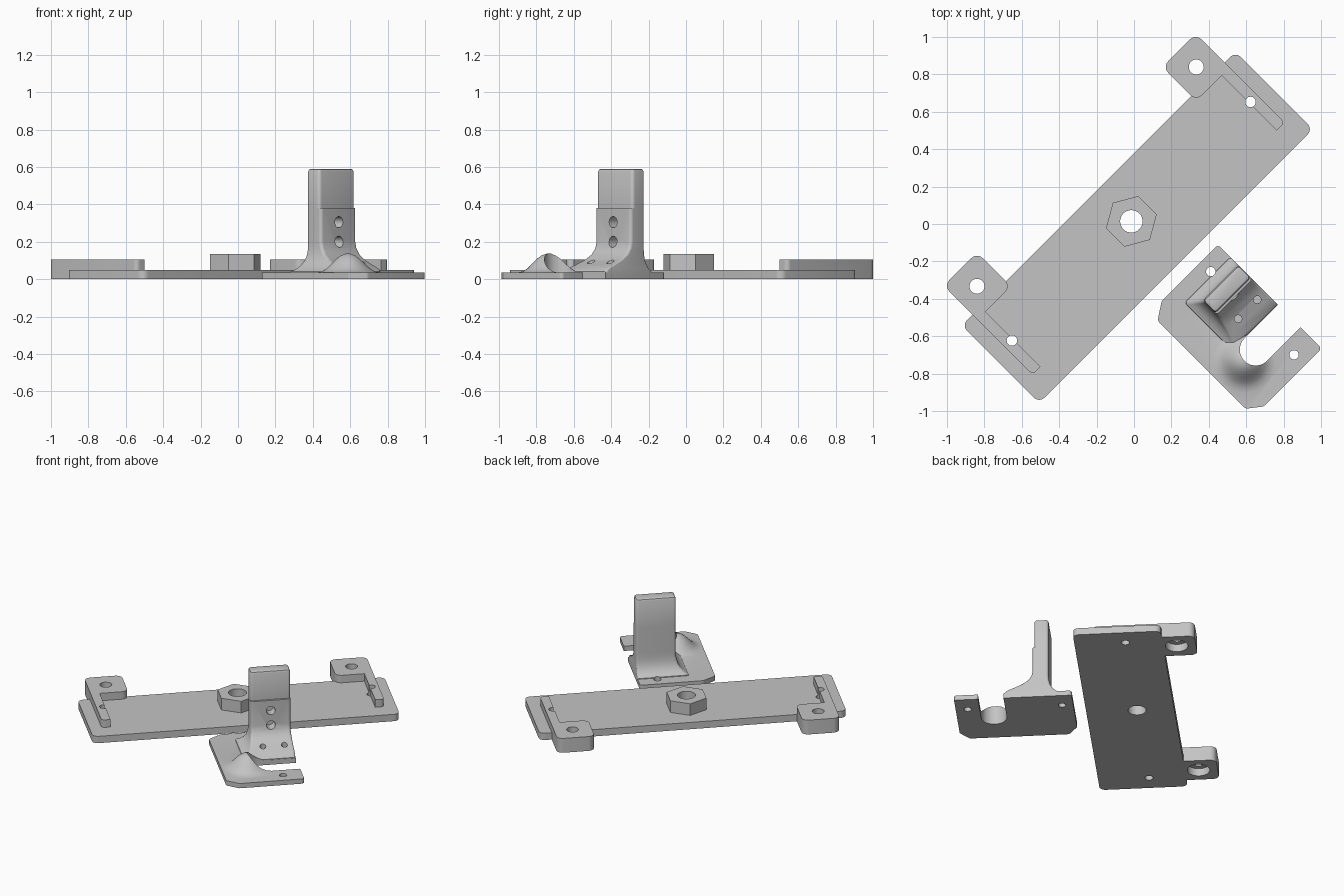
import bpy, bmesh, math
from mathutils import Matrix

if "Cube" in bpy.data.objects:
    bpy.data.objects.remove(bpy.data.objects["Cube"])

ROT = Matrix.Rotation(math.radians(45), 4, 'Z')   # parts are laid out along a diagonal axis
grey = bpy.data.materials.new("grey plastic")
grey.diffuse_color = (0.55, 0.55, 0.55, 1)
grey.use_nodes = True
grey.node_tree.nodes["Principled BSDF"].inputs["Base Color"].default_value = grey.diffuse_color


def rounded(pts, radii, n=6):
    """Round the corners of a counter-clockwise or clockwise outline."""
    out = []
    for i, (x, y) in enumerate(pts):
        r = radii[i] if isinstance(radii, (list, tuple)) else radii
        if r == 0:
            out.append((x, y))
            continue
        (ax, ay), (bx, by) = pts[i - 1], pts[(i + 1) % len(pts)]
        la, lb = math.hypot(ax - x, ay - y), math.hypot(bx - x, by - y)
        a = ((ax - x) / la, (ay - y) / la)
        b = ((bx - x) / lb, (by - y) / lb)
        half = math.acos(max(-1, min(1, a[0] * b[0] + a[1] * b[1]))) / 2
        d, h = r / math.tan(half), r / math.sin(half)
        m = (a[0] + b[0], a[1] + b[1])
        ml = math.hypot(*m)
        cx, cy = x + m[0] / ml * h, y + m[1] / ml * h
        s = math.atan2(y + a[1] * d - cy, x + a[0] * d - cx)
        e = math.atan2(y + b[1] * d - cy, x + b[0] * d - cx)
        sweep = (e - s + math.pi) % (2 * math.pi) - math.pi
        out += [(cx + r * math.cos(s + sweep * k / n),
                 cy + r * math.sin(s + sweep * k / n)) for k in range(n + 1)]
    return out


def loft(name, sections):
    """Skin a stack of (z, outline) sections with equal point counts."""
    bm = bmesh.new()
    rings = [[bm.verts.new((x, y, z)) for x, y in pts] for z, pts in sections]
    bm.faces.new(rings[0][::-1])
    bm.faces.new(rings[-1])
    for lo, hi in zip(rings, rings[1:]):
        for i in range(len(lo)):
            j = (i + 1) % len(lo)
            bm.faces.new((lo[i], lo[j], hi[j], hi[i]))
    bmesh.ops.recalc_face_normals(bm, faces=bm.faces)
    bm.transform(ROT)
    me = bpy.data.meshes.new(name)
    bm.to_mesh(me)
    bm.free()
    me.materials.append(grey)
    ob = bpy.data.objects.new(name, me)
    bpy.context.collection.objects.link(ob)
    return ob


def prism(name, pts, z0, z1):
    return loft(name, [(z0, pts), (z1, pts)])


def rect(u0, u1, v0, v1, r=0.0):
    return rounded([(u0, v0), (u1, v0), (u1, v1), (u0, v1)], r)


def circle(u, v, r, n=32, turn=0.0):
    return [(u + r * math.cos(turn + 2 * math.pi * k / n),
             v + r * math.sin(turn + 2 * math.pi * k / n)) for k in range(n)]


def combine(ob, others, op):
    for o in others:
        m = ob.modifiers.new(op, 'BOOLEAN')
        m.operation, m.solver, m.object = op, 'EXACT', o
        bpy.context.view_layer.objects.active = ob
        bpy.ops.object.modifier_apply(modifier=m.name)
        bpy.data.objects.remove(o)


def finish(ob):
    bpy.ops.object.select_all(action='DESELECT')
    ob.select_set(True)
    bpy.context.view_layer.objects.active = ob
    bpy.ops.object.shade_smooth_by_angle(angle=math.radians(32))


# Long carrier plate with a hexagonal boss and two raised L-shaped lugs
plate = prism("carrier_plate", rect(-1.035, 1.035, -0.318, 0.268, 0.04), 0, 0.05)
adds = [prism("hex_boss", circle(0, 0.02, 0.14, 6, math.radians(-30)), 0.02, 0.135)]
cuts = [prism("boss_hole", circle(0, 0.02, 0.06), -0.1, 0.3)]
for s in (1, -1):
    lug = [(0.701, 0.23), (0.893, 0.23), (0.893, -0.187), (0.953, -0.187),
           (0.953, 0.486), (0.701, 0.486)]
    outline = rounded([(s * u, v) for u, v in lug], [0.043, 0, 0, 0.025, 0.043, 0.043])
    # the wide ear reaches the ground, the bar lies on the plate
    adds.append(prism("lug", outline, 0, 0.105))
    cuts += [prism("ear_hole", circle(s * 0.829, 0.358, 0.04), -0.1, 0.3),
             prism("ear_counterbore", circle(s * 0.829, 0.358, 0.075), -0.1, 0.055),
             prism("bar_hole", circle(s * 0.902, 0.021, 0.028), -0.1, 0.3)]
combine(plate, adds, 'UNION')
combine(plate, cuts, 'DIFFERENCE')
finish(plate)

# Separate bracket: flat base with chamfered corners
base = rounded([(-0.277, -1.12), (-0.2, -1.18), (0.24, -1.18), (0.24, -0.396),
                (-0.187, -0.396), (-0.277, -0.455)], [0.03, 0.03, 0.02, 0.02, 0.03, 0.03])
bracket = prism("post_bracket", base, 0, 0.035)

# Upright post flaring into the base, with a thin step on its front face
flare = [  # z, low u, low v, high v
    (0.01, -0.115, -0.848, -0.485), (0.04, -0.105, -0.848, -0.49),
    (0.055, -0.08, -0.835, -0.51), (0.075, -0.06, -0.79, -0.527),
    (0.10, -0.045, -0.735, -0.54), (0.13, -0.036, -0.69, -0.547),
    (0.165, -0.03, -0.665, -0.55), (0.20, -0.03, -0.657, -0.55),
    (0.38, -0.03, -0.657, -0.55), (0.381, -0.03, -0.645, -0.55),
    (0.575, -0.03, -0.645, -0.55)]
post = loft("post", [(z, rect(u, 0.24, a, b, 0.018)) for z, u, a, b in flare]
            + [(0.586, rect(-0.025, 0.235, -0.64, -0.555, 0.014)),
               (0.59, rect(-0.017, 0.227, -0.632, -0.563, 0.008))])

# Bell-shaped mound at the closed end of the slot
bell = [(0.175, 0.02), (0.17, 0.035), (0.14, 0.042), (0.115, 0.058), (0.09, 0.083),
        (0.065, 0.109), (0.04, 0.127), (0.015, 0.136)]
mound = loft("slot_mound", [(z, circle(-0.1, -0.935, r, 40)) for r, z in bell])
combine(bracket, [post, mound], 'UNION')

# Round-ended slot, base holes, blind holes in foot and post
slot = [(0.4, -1.02), (0.4, -0.85)] + [
    (-0.015 + 0.085 * math.cos(t), -0.935 + 0.085 * math.sin(t))
    for t in (math.pi * (0.5 + k / 20) for k in range(21))]
cuts = [prism("slot", slot, -0.1, 0.3)]
for v in (-0.47, -1.10):
    cuts.append(prism("base_hole", circle(0.11, v, 0.025, 24), -0.1, 0.3))
for u in (0.035, 0.18):
    cuts.append(prism("foot_hole", circle(u, -0.752, 0.02, 20), 0.045, 0.3))
for z in (0.20, 0.305):
    hole = prism("post_hole", circle(0, 0, 0.03, 24), 0, 0.12)
    # stand the drill on its side, pointing into the front of the post
    hole.data.transform(ROT @ Matrix.Translation((0.106, -0.71, z))
                        @ Matrix.Rotation(math.radians(-90), 4, 'X') @ ROT.inverted())
    cuts.append(hole)
combine(bracket, cuts, 'DIFFERENCE')
finish(bracket)
